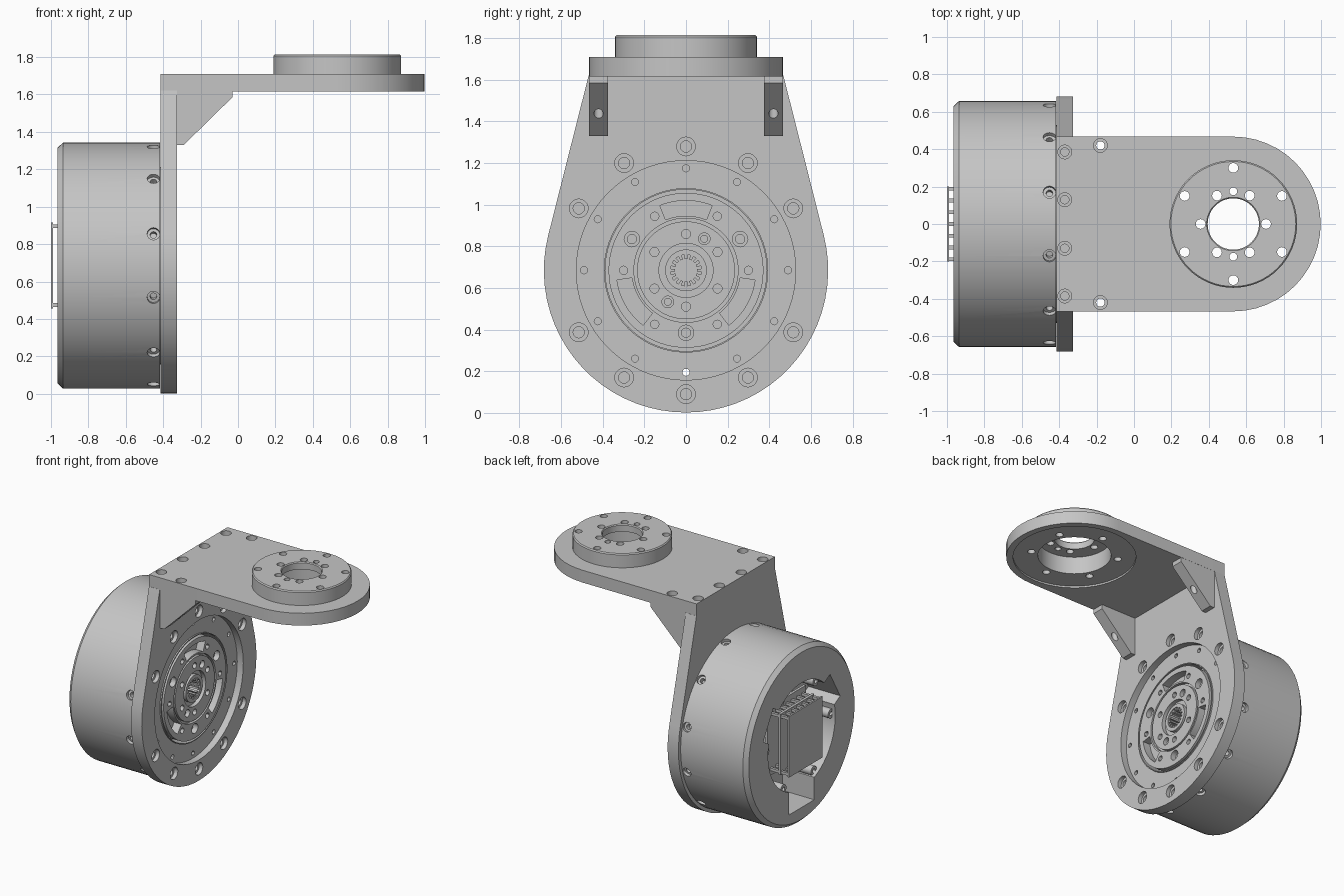
import bpy, bmesh
from math import pi, cos, sin, radians, atan2, acos, hypot
from mathutils import Matrix, Vector

cube = bpy.data.objects.get("Cube")
if cube:
    bpy.data.objects.remove(cube, do_unlink=True)

metal = bpy.data.materials.new("machined_grey")
metal.use_nodes = True
GREY = (0.56, 0.56, 0.56, 1)
metal.diffuse_color = GREY
metal.node_tree.nodes["Principled BSDF"].inputs["Base Color"].default_value = GREY

HUB = 0.685                      # height of the motor axis
FLANGE = 0.531                   # x of the output flange axis
# local (x, y, z) -> world (y, z, x), along the motor axis
AXIAL = Matrix(((0, 0, 1, 0), (1, 0, 0, 0), (0, 1, 0, HUB), (0, 0, 0, 1)))
# local (x, y, z) -> world (x, z, -y), for side profiles
SIDE = Matrix(((1, 0, 0, 0), (0, 0, -1, 0), (0, 1, 0, 0), (0, 0, 0, 1)))
UPRIGHT = Matrix()
OUTPUT = Matrix.Translation((FLANGE, 0, 0))


def polar(r, deg):
    return r * cos(radians(deg)), r * sin(radians(deg))


def lathe(bm, profile, mat, n=64, closed=False):
    """Spin (radius, height) points around local z."""
    rings = []
    for r, h in profile:
        if r == 0:
            rings.append([bm.verts.new(mat @ Vector((0, 0, h)))] * n)
        else:
            rings.append([bm.verts.new(mat @ Vector((*polar(r, 360 * i / n), h))) for i in range(n)])
    pairs = list(zip(rings, rings[1:])) + ([(rings[-1], rings[0])] if closed else [])
    for a, b in pairs:
        for i in range(n):
            j = (i + 1) % n
            bm.faces.new(list(dict.fromkeys((a[i], a[j], b[j], b[i]))))


def prism(bm, pts, h0, h1, mat):
    """Extrude a local outline from h0 to h1."""
    low, high = ([bm.verts.new(mat @ Vector((x, y, h))) for x, y in pts] for h in (h0, h1))
    bm.faces.new(low)
    bm.faces.new(high)
    for i in range(len(pts)):
        j = (i + 1) % len(pts)
        bm.faces.new((low[i], low[j], high[j], high[i]))


def rod(bm, x, y, r, h0, h1, mat, n=16):
    lathe(bm, [(0, h0), (r, h0), (r, h1), (0, h1)], mat @ Matrix.Translation((x, y, 0)), n)


def counterbore(bm, x, y, r, step, h0, h1, mat):
    """Hole that is narrow from h0 to step and wide from step to h1."""
    lathe(bm, [(0, h0), (r * 0.6, h0), (r * 0.6, step), (r, step), (r, h1), (0, h1)],
          mat @ Matrix.Translation((x, y, 0)), 20)


def box(bm, x0, x1, y0, y1, z0, z1):
    prism(bm, [(x0, y0), (x1, y0), (x1, y1), (x0, y1)], z0, z1, UPRIGHT)


def finish(name, bm):
    bmesh.ops.recalc_face_normals(bm, faces=bm.faces)
    mesh = bpy.data.meshes.new(name)
    bm.to_mesh(mesh)
    bm.free()
    obj = bpy.data.objects.new(name, mesh)
    bpy.context.collection.objects.link(obj)
    mesh.materials.append(metal)
    return obj


def cut(bm, *targets):
    """Subtract the cutter mesh from each target, then discard it."""
    cutter = finish("cutter", bm)
    for obj in targets:
        mod = obj.modifiers.new("holes", 'BOOLEAN')
        mod.operation, mod.solver, mod.object = 'DIFFERENCE', 'EXACT', cutter
        graph = bpy.context.evaluated_depsgraph_get()
        mesh = bpy.data.meshes.new_from_object(obj.evaluated_get(graph))
        obj.modifiers.clear()
        obj.data = mesh
    bpy.data.objects.remove(cutter, do_unlink=True)


# Upright bracket plate: round bottom, tangent sides up to the top plate
R, HALF, TOP = 0.683, 0.468, 1.62
rise = TOP - HUB
tangent = atan2(rise, HALF) - acos(R / hypot(HALF, rise))
steps = 40
sweep = pi + 2 * tangent
outline = [(HALF, rise), (-HALF, rise)]
outline += [(R * cos(pi - tangent + sweep * i / steps), R * sin(pi - tangent + sweep * i / steps))
            for i in range(steps + 1)]
bm = bmesh.new()
prism(bm, outline, -0.415, -0.325, AXIAL)
upright = finish("upright_plate", bm)
bm = bmesh.new()
rod(bm, 0, 0, 0.527, -0.5, -0.2, AXIAL, 72)
for a in range(0, 360, 30):
    if a % 180:
        counterbore(bm, *polar(0.595, a), 0.045, -0.355, -0.40, -0.2, AXIAL)
cut(bm, upright)

# Top plate with rounded end and a stepped pocket underneath
bm = bmesh.new()
end = [(FLANGE + x, y) for x, y in (polar(0.467, -90 + 180 * i / 24) for i in range(25))]
prism(bm, [(-0.415, 0.467), (-0.415, -0.467)] + end, 1.617, 1.71, UPRIGHT)
top = finish("top_plate", bm)
bm = bmesh.new()
lathe(bm, [(0, 1.5), (0.42, 1.5), (0.42, 1.63), (0.25, 1.63), (0.25, 1.8), (0, 1.8)], OUTPUT)
cut(bm, top)

# Flange boss, hollow from below
bm = bmesh.new()
lathe(bm, [(0.137, 1.76), (0.25, 1.76), (0.25, 1.71), (0.341, 1.71), (0.341, 1.807), (0.334, 1.815),
           (0.143, 1.815), (0.137, 1.808)], OUTPUT, 64, True)
boss = finish("flange_boss", bm)

# Corner gussets
gussets = []
for side, s in (("left", 1), ("right", -1)):
    bm = bmesh.new()
    prism(bm, [(-0.33, 1.33), (-0.29, 1.33), (-0.03, 1.585), (-0.03, 1.62), (-0.33, 1.62)],
          s * 0.375, s * 0.466, SIDE)
    gussets.append(finish(side + "_gusset", bm))

# Flange bolt circles and bracket screw holes
bm = bmesh.new()
for a in range(30, 390, 60):
    rod(bm, *polar(0.3, a), 0.026, 1.5, 1.9, OUTPUT)
for a in (0, 60, 90, 120, 180, 240, 270, 300):
    rod(bm, *polar(0.175, a), 0.021 if a % 180 == 90 else 0.026, 1.5, 1.9, OUTPUT)
for x, y in ((-0.37, 0.385), (-0.37, 0.13), (-0.18, 0.42)):
    for s in (-1, 1):
        counterbore(bm, x, s * y, 0.037, 1.67, 1.3 if x > -0.3 else 1.55, 1.9, UPRIGHT)
cut(bm, top, boss, upright, *gussets)

# Motor body with stepped output face and open back
BACK, FLOOR = -0.965, -0.72
bm = bmesh.new()
lathe(bm, [(0, FLOOR), (0.40, FLOOR), (0.40, BACK), (0.63, BACK), (0.658, -0.935), (0.658, -0.416),
           (0.528, -0.416), (0.528, -0.375), (0.395, -0.375), (0.395, -0.365), (0.388, -0.365), (0.388, -0.48),
           (0.372, -0.48), (0.372, -0.36), (0.25, -0.36), (0.25, -0.385), (0.235, -0.385), (0.235, -0.36),
           (0.13, -0.36), (0.13, -0.39), (0.10, -0.39), (0.10, -0.365), (0.075, -0.365), (0.075, -0.45),
           (0, -0.45)], AXIAL, 72)
motor = finish("motor_body", bm)

# Lobes of the back opening: a long one below, two short ones above
bm = bmesh.new()
for a, reach, half in ((270, 0.54, 0.15), (30, 0.46, 0.12), (150, 0.46, 0.12)):
    turn = AXIAL @ Matrix.Rotation(radians(a), 4, 'Z')
    prism(bm, [(0.3, -half), (reach, -half), (reach, half), (0.3, half)], -1.1, FLOOR + 0.02, turn)
cut(bm, motor)

# Rim screws, face holes and rotor windows
bm = bmesh.new()
for a in range(0, 360, 30):
    spoke = AXIAL @ Matrix.Rotation(radians(a + 15), 4, 'Z') @ Matrix.Translation((0, 0, -0.452)) \
        @ Matrix.Rotation(pi / 2, 4, 'Y')
    lathe(bm, [(0, 0.60), (0.018, 0.60), (0.018, 0.635), (0.034, 0.635), (0.034, 0.7), (0, 0.7)], spoke, 16)
    rod(bm, *polar(0.49, a), 0.017, -1.1 if a == 270 else -0.41, -0.3, AXIAL, 12)
for a in range(0, 360, 60):
    rod(bm, *polar(0.3, a), 0.02, -0.42, -0.3, AXIAL, 12)
    if a + 30 not in (90, 270):
        rod(bm, *polar(0.175, a + 30), 0.022, -0.42, -0.3, AXIAL, 12)
for a in (90, 270):
    rod(bm, *polar(0.175, a), 0.022, -0.42, -0.3, AXIAL, 12)
    counterbore(bm, *polar(0.175, a - 30), 0.028, -0.39, -0.42, -0.3, AXIAL)
for a in (30, 150, 270):
    counterbore(bm, *polar(0.3, a), 0.037, -0.40, -0.43, -0.3, AXIAL)
    arc = [a + 60 - 22 + 44 * i / 12 for i in range(13)]
    prism(bm, [polar(0.335, t) for t in arc] + [polar(0.262, t) for t in reversed(arc)], -0.42, -0.3, AXIAL)
cut(bm, motor)

# Splined centre bore
bm = bmesh.new()
for i in range(16):
    turn = AXIAL @ Matrix.Rotation(2 * pi * i / 16, 4, 'Z')
    prism(bm, [(0.054, -0.006), (0.078, -0.008), (0.078, 0.008), (0.054, 0.006)], -0.46, -0.37, turn)
spline = finish("spline_teeth", bm)

# Screw posts inside the back opening
bm = bmesh.new()
for a in (30, 150, 270):
    for d in (-28, 28):
        lathe(bm, [(0.015, FLOOR - 0.01), (0.035, FLOOR - 0.01), (0.035, -0.94), (0.015, -0.94)],
              AXIAL @ Matrix.Translation((*polar(0.385, a + d), 0)), 16, True)
posts = finish("screw_posts", bm)

# Controller boards, pins and stand-offs
boards = []
for name, x0, x1, w in (("outer_board", -1.0, -0.988, 0.2), ("middle_board", -0.93, -0.91, 0.2),
                        ("inner_board", -0.84, -0.82, 0.23)):
    bm = bmesh.new()
    box(bm, x0, x1, -w, w, HUB - w - 0.03, HUB + w + 0.03)
    boards.append(finish(name, bm))
bm = bmesh.new()
for i in range(7):
    for z in (HUB - 0.21, HUB + 0.21):
        y = -0.189 + 0.063 * i
        box(bm, -0.99, -0.83, y - 0.01, y + 0.01, z - 0.01, z + 0.01)
for y in (-0.17, 0.17):
    box(bm, -0.83, FLOOR + 0.01, y - 0.03, y + 0.03, HUB - 0.2, HUB + 0.2)
pins = finish("board_pins", bm)

# Smooth the round surfaces
bpy.ops.object.select_all(action='DESELECT')
for obj in [upright, top, boss, motor, spline, posts, pins] + gussets + boards:
    obj.select_set(True)
    bpy.context.view_layer.objects.active = obj
bpy.ops.object.shade_smooth_by_angle(angle=radians(30))
